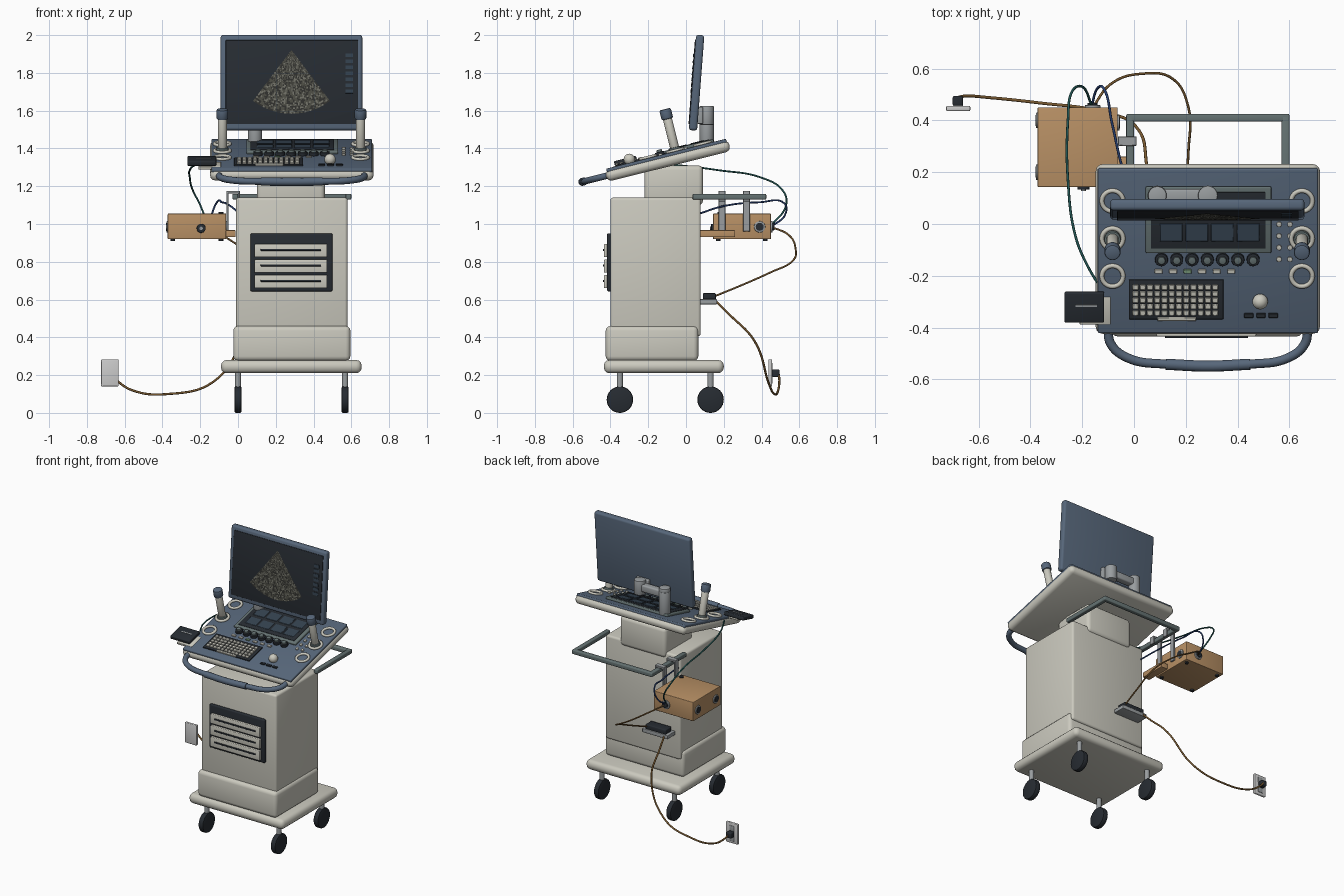
import bpy, bmesh, random
from math import radians, sin, cos, pi
from mathutils import Matrix, Vector

if "Cube" in bpy.data.objects:
    bpy.data.objects.remove(bpy.data.objects["Cube"])

random.seed(4)
T = Matrix.Translation
I = Matrix.Identity(4)
CX = 0.285                                                   # cart centre line
CON = T((0, -0.105, 1.37)) @ Matrix.Rotation(radians(14), 4, 'X')      # console top plane
MON = T((0.283, 0.056, 1.748)) @ Matrix.Rotation(radians(-4.35), 4, 'X')  # monitor plane
AX = {'x': Matrix.Rotation(pi / 2, 4, 'Y'), 'y': Matrix.Rotation(pi / 2, 4, 'X'), 'z': I}


def mat(name, *c):
    m = bpy.data.materials.new(name)
    m.diffuse_color = (*c, 1)
    m.use_nodes = True
    m.node_tree.nodes["Principled BSDF"].inputs["Base Color"].default_value = m.diffuse_color
    return m


BEIGE = mat("beige", .60, .59, .52)
BLUE = mat("slate_blue", .095, .135, .195)
DARK = mat("charcoal", .02, .025, .032)
TILE = mat("tile_blue", .035, .055, .08)
GREY = mat("grey_metal", .32, .34, .35)
RAIL = mat("rail_grey", .13, .17, .17)
TAN = mat("tan", .48, .28, .13)
WHITE = mat("plate_white", .68, .68, .68)
GREEN = mat("key_green", .2, .33, .2)
C_BROWN = mat("cable_brown", .19, .10, .03)
C_TEAL = mat("cable_teal", .015, .09, .085)
C_BLUE = mat("cable_blue", .02, .05, .17)


def finish(name, bm, m, M, bevel=0, seg=3):
    if bevel:
        ed = [e for e in bm.edges if e.calc_face_angle(0) > 1]
        bmesh.ops.bevel(bm, geom=ed, offset=bevel, segments=seg, profile=.5, affect='EDGES', clamp_overlap=True)
    me = bpy.data.meshes.new(name)
    bm.to_mesh(me)
    bm.free()
    for k in (m if isinstance(m, list) else [m]):
        me.materials.append(k)
    ob = bpy.data.objects.new(name, me)
    ob.matrix_world = M
    bpy.context.collection.objects.link(ob)
    return ob


def boxes(name, m, items, bevel=0, M=I, seg=3):
    """items: (x0, x1, y0, y1, z0, z1)"""
    bm = bmesh.new()
    for a, b, c, d, e, f in items:
        bmesh.ops.create_cube(bm, size=1, matrix=T(((a + b) / 2, (c + d) / 2, (e + f) / 2)) @ Matrix.Diagonal((b - a, d - c, f - e, 1)))
    return finish(name, bm, m, M, bevel, seg)


def cyls(name, m, items, axis='z', bevel=0, M=I, n=24):
    """items: (centre, radius, length)"""
    bm = bmesh.new()
    for c, r, h in items:
        bmesh.ops.create_cone(bm, cap_ends=True, segments=n, radius1=r, radius2=r, depth=h, matrix=T(c) @ AX[axis])
    return finish(name, bm, m, M, bevel, 2)


def tube(name, m, pts, r, M=I):
    cu = bpy.data.curves.new(name, 'CURVE')
    cu.dimensions = '3D'
    cu.bevel_depth, cu.bevel_resolution, cu.resolution_u, cu.use_fill_caps = r, 3, 8, True
    sp = cu.splines.new('BEZIER')
    sp.bezier_points.add(len(pts) - 1)
    for p, c in zip(sp.bezier_points, pts):
        p.co = c
        p.handle_left_type = p.handle_right_type = 'AUTO'
    cu.materials.append(m)
    ob = bpy.data.objects.new(name, cu)
    ob.matrix_world = M
    bpy.context.collection.objects.link(ob)


def v(y):                                                    # world y to console plane
    return (y + 0.105) / cos(radians(14))


def pad(x0, x1, y0, y1, w0, w1):
    return (x0, x1, v(y0), v(y1), w0, w1)


# base, casters and cabinet
boxes("base_plate", BEIGE, [(-.09, .655, -.435, .2, .21, .28)], .03)
W = [(x, y) for x in (0, .567) for y in (-.35, .13)]
cyls("caster_wheels", DARK, [((x, y, .07), .07, .038) for x, y in W], 'x', .008, n=32)
cyls("caster_stems", GREY, [((x, y, .165), .016, .11) for x, y in W])
boxes("lower_cabinet", BEIGE, [(-.025, .595, -.425, .065, .275, .46)], .025)
boxes("cabinet", BEIGE, [(-.01, .58, -.4, .078, .405, 1.14)], .015)
boxes("neck", BEIGE, [(.1, .46, -.22, .09, 1.1, 1.31)], .025)

# drawers
boxes("drawer_frame", DARK, [(.066, .5, -.418, -.39, .643, .95)], .008)
DZ = [.66, .742, .824]
boxes("drawers", BEIGE, [(.087, .472, -.434, -.41, z, z + .07) for z in DZ], .005)
boxes("drawer_handles", DARK, [(.12, .44, -.44, -.43, z + .034, z + .044) for z in DZ], .002)

# rear rail
boxes("rear_rail", RAIL, [(-.03, .0, .035, .42, 1.13, 1.16), (.57, .6, .035, .42, 1.13, 1.16),
                          (-.03, .6, .395, .425, 1.13, 1.16)], .006)

# console slab, panel and front handle
boxes("console_body", BEIGE, [(-.148, .718, -.337, .337, -.067, -.005)], .028, CON)
boxes("console_panel", BLUE, [(-.14, .71, -.327, .327, -.02, .002)], .006, CON)
H = [(-.385, -.40), (-.375, -.47), (-.31, -.525), (-.16, -.55), (0, -.557)]
H = H + [(-a, b) for a, b in H[-2::-1]]
tube("front_handle", BLUE, [(CX + a, v(b), -.035) for a, b in H], .018, CON)
tube("handle_grip", BLUE, [(CX + a, v(b), -.035) for a, b in ((-.163, -.55), (0, -.557), (.163, -.55))], .022, CON)

# touch screen
boxes("touch_frame", RAIL, [pad(.045, .53, -.11, .147, 0, .018)], .006, CON)
boxes("touch_glass", DARK, [pad(.065, .508, -.09, .127, .01, .021)], .002, CON)
boxes("touch_tiles", TILE, [pad(.1 + .099 * i, .187 + .099 * i, y, y + .07, .02, .024)
                            for i in range(4) for y in (-.062, .03)], .002, CON, 1)

# knobs and buttons
KX = [.106 + .059 * i for i in range(7)]
cyls("knob_bases", DARK, [((x, v(-.135), .01), .025, .02) for x in KX], 'z', .003, CON)
cyls("knob_tops", RAIL, [((x, v(-.135), .022), .015, .02) for x in KX], 'z', .003, CON)
BX = [.095 + .056 * i for i in range(6)]
for nm, m, xs in (("function_keys", BEIGE, BX[:2] + BX[3:]), ("green_key", GREEN, BX[2:3])):
    boxes(nm, m, [pad(x - .015, x + .015, -.19, -.174, 0, .01) for x in xs], .002, CON, 1)
cyls("round_buttons", BEIGE, [((x, v(-.045 * j), .005), .01, .012) for x in (.56, .602) for j in range(4)], 'z', .002, CON, 16)

# keyboard
boxes("keyboard_tray", DARK, [pad(-.02, .345, -.366, -.213, 0, .01)], .003, CON)
kw, kh = .335 / 12, .124 / 5
boxes("keyboard_keys", BEIGE, [pad(-.005 + i * kw, -.005 + i * kw + kw * .8, -.35 + j * kh, -.35 + j * kh + kh * .78, .005, .017)
                               for i in range(12) for j in range(5)], .002, CON, 1)
boxes("space_bar", BEIGE, [pad(.09, .24, -.371, -.356, .005, .017)], .002, CON, 1)

# trackball
bm = bmesh.new()
bmesh.ops.create_uvsphere(bm, u_segments=24, v_segments=16, radius=.03)
finish("trackball", bm, BEIGE, CON @ T((.487, v(-.295), .02)))
boxes("trackball_buttons", DARK, [pad(x - .018, x + .018, -.36, -.343, 0, .01) for x in (.443, .49, .537)], .002, CON, 1)

# probe holders and probes on both sides
for side, x in (("left", -.083), ("right", .648)):
    for k, y in enumerate((.09, -.055, -.2)):
        bpy.ops.mesh.primitive_torus_add(major_radius=.041, minor_radius=.009, major_segments=32, minor_segments=10)
        ob = bpy.context.object
        ob.name = f"{side}_probe_ring_{k + 1}"
        ob.matrix_world = CON @ T((x, v(y), .006))
        ob.data.materials.append(BEIGE)
    y = v(-.055)
    cyls(side + "_probe_collar", RAIL, [((x, y, .012), .032, .024)], 'z', .004, CON)
    cyls(side + "_probe_shaft", BEIGE, [((x, y, .1), .024, .19)], 'z', .003, CON)
    cyls(side + "_probe_head", BLUE, [((x, y, .205), .031, .055)], 'z', .008, CON)

# monitor
boxes("monitor_case", BLUE, [(-.375, .375, -.022, .022, -.253, .253)], .014, MON)
boxes("monitor_screen", DARK, [(-.348, .352, -.026, -.015, -.222, .224)], .002, MON)
boxes("screen_markers", TILE, [(.287, .327, -.029, -.024, z, z + .02) for z in [-.058 + .032 * i for i in range(7)]], 0, MON)

# scan image fan with speckle
bm = bmesh.new()
NA, NR = 44, 40
g = [[bm.verts.new((r * sin(a), -.0285, .172 - r * cos(a)))
      for a in [radians(-37 + 74 * i / NA) for i in range(NA + 1)]]
     for r in [.004 + .335 * j / NR for j in range(NR + 1)]]
for j in range(NR):
    for i in range(NA):
        f = bm.faces.new((g[j + 1][i], g[j + 1][i + 1], g[j][i + 1], g[j][i]))
        f.material_index = random.choice((0, 0, 1, 1, 2))
finish("scan_image", bm, [mat("speckle_dark", .03, .03, .027), mat("speckle_mid", .075, .075, .06),
                          mat("speckle_light", .17, .17, .14)], MON)

# monitor arm
cyls("arm_column", GREY, [((.09, .11, 1.5), .038, .19), ((.09, .11, 1.6), .036, .04)], 'z', .005)
boxes("arm_link", GREY, [(.09, .285, .085, .135, 1.55, 1.6)], .01)
cyls("arm_knuckle", GREY, [((.285, .11, 1.575), .038, .1)], 'z', .005)
boxes("monitor_mount", GREY, [(.235, .335, .06, .09, 1.53, 1.62)], .006)

# side handset with its bracket
boxes("handset", DARK, [pad(-.268, -.115, -.375, -.258, .004, .03)], .006, CON)
boxes("handset_mark", GREY, [pad(-.225, -.142, -.312, -.304, .028, .032)], 0, CON)
boxes("handset_bracket", BEIGE, [pad(-.21, -.09, -.388, -.28, -.012, .004)], .004, CON)

# tan junction box on rail hangers
boxes("junction_box", TAN, [(-.372, -.063, .143, .45, .92, 1.055)], .004)
boxes("box_support_arm", TAN, [(-.065, -.012, .075, .26, .93, .967)], .003)
cyls("box_feet", DARK, [((x, y, .916), .012, .012) for x in (-.345, -.09) for y in (.17, .42)], n=16)
cyls("box_top_knob", DARK, [((-.09, .18, 1.058), .014, .012)], n=16)
cyls("box_front_jack", DARK, [((-.195, .14, .977), .024, .014)], 'y', .003)
cyls("box_front_jack_pin", GREY, [((-.195, .132, .977), .009, .01)], 'y')
SY = [(-.372, .2), (-.372, .4), (-.063, .39)]
cyls("box_side_sockets", GREY, [((x, y, .985), .03, .014) for x, y in SY], 'x', .003)
cyls("box_side_socket_cores", DARK, [((x, y, .985), .021, .018) for x, y in SY], 'x')
cyls("box_rear_socket", GREY, [((-.16, .452, .985), .03, .014)], 'y', .003)
cyls("box_rear_plug", DARK, [((-.16, .455, .985), .02, .025)], 'y', .003)
boxes("rail_hangers", GREY, [b for y in (.19, .32) for b in (
    (-.062, -.05, y - .018, y + .018, .96, 1.176), (-.062, .01, y - .018, y + .018, 1.162, 1.176),
    (0, .01, y - .018, y + .018, 1.12, 1.176))], .002, seg=1)

# rear power inlet, wall plate and plug
boxes("power_inlet", GREY, [(.03, .23, .07, .165, .575, .602)], .004)
boxes("power_connector", DARK, [(.05, .21, .09, .158, .6, .634)], .006)
boxes("wall_plate", WHITE, [(-.725, -.632, .436, .456, .14, .283)], .005)
boxes("wall_sockets", GREY, [(-.697, -.66, .45, .459, z, z + .04) for z in (.155, .225)], .003)
boxes("wall_plug", DARK, [(-.7, -.66, .455, .495, .19, .23)], .007)

# cables
tube("power_cable", C_BROWN, [(.06, .15, .6), (.05, .22, .53), (.02, .36, .385), (-.13, .435, .165), (-.37, .468, .1),
                              (-.56, .488, .12), (-.65, .494, .18), (-.675, .49, .21)], .006)
tube("box_power_cable", C_BROWN, [(-.16, .45, .985), (-.09, .54, .945), (.03, .58, .87), (.15, .56, .8), (.21, .45, .745),
                                  (.21, .28, .67), (.2, .15, .617)], .005)
tube("handset_cable", C_TEAL, [(-.12, -.26, 1.315), (-.18, -.16, 1.32), (-.225, -.05, 1.312), (-.255, .17, 1.285),
                               (-.255, .4, 1.245), (-.24, .51, 1.18), (-.2, .53, 1.1), (-.16, .45, .99)], .005)
tube("data_cable", C_BLUE, [(.01, .07, 1.055), (-.04, .2, 1.095), (-.085, .39, 1.115), (-.115, .52, 1.11),
                            (-.14, .525, 1.05), (-.165, .45, .985)], .005)

# smooth shading with crisp edges
for ob in bpy.context.scene.objects:
    ob.select_set(ob.type == 'MESH')
bpy.context.view_layer.objects.active = bpy.data.objects["base_plate"]
bpy.ops.object.shade_smooth_by_angle(angle=radians(40))
